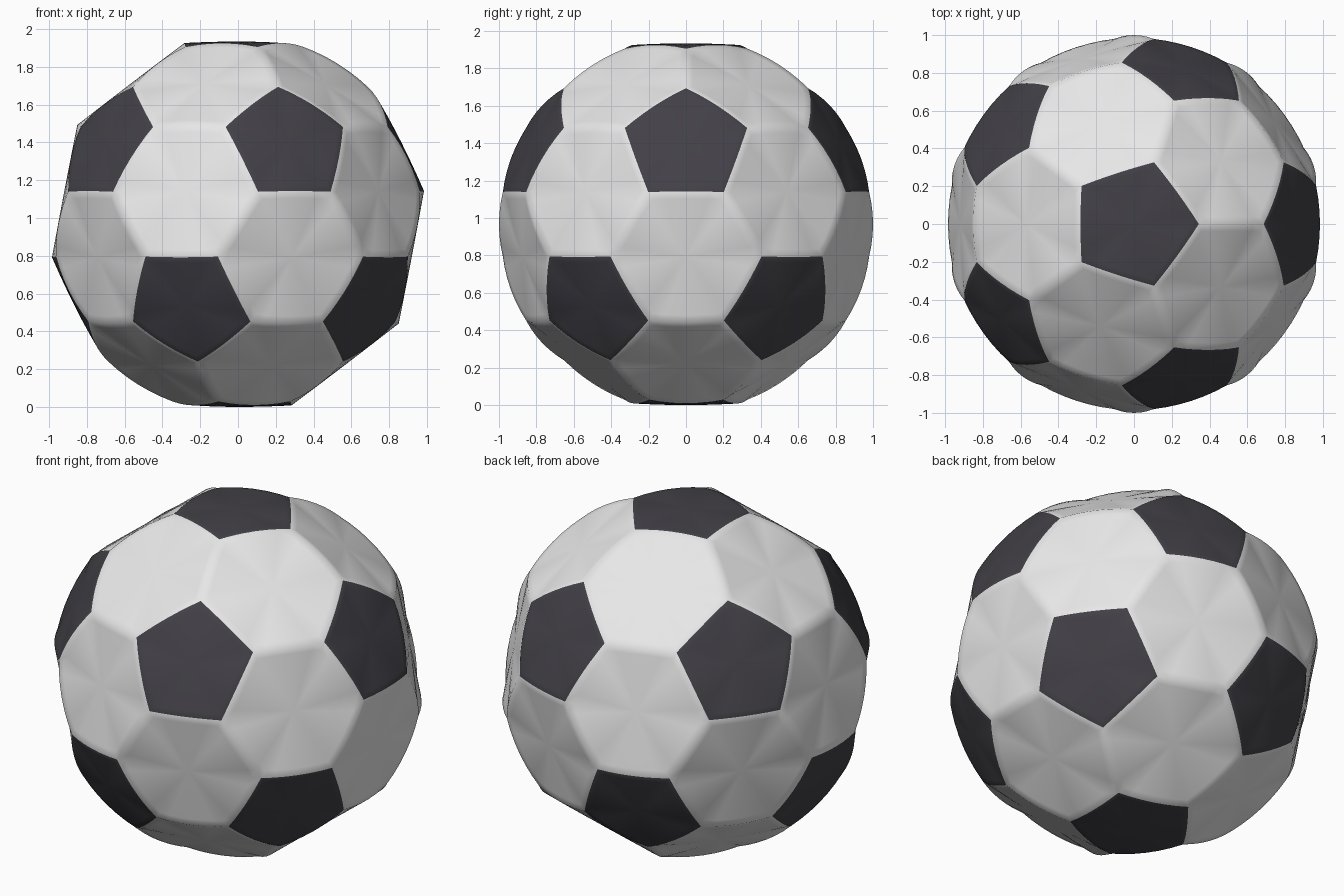
import bpy
import bmesh
from math import cos, sin, radians, sqrt, atan2
from mathutils import Vector

if "Cube" in bpy.data.objects:
    bpy.data.objects.remove(bpy.data.objects["Cube"], do_unlink=True)


def make_material(name, color):
    m = bpy.data.materials.new(name)
    m.use_nodes = True
    m.diffuse_color = color
    bsdf = next(n for n in m.node_tree.nodes if n.type == "BSDF_PRINCIPLED")
    bsdf.inputs["Base Color"].default_value = color
    bsdf.inputs["Roughness"].default_value = 0.6
    return m


white = make_material("white_leather", (0.8, 0.8, 0.8, 1))
dark = make_material("charcoal_leather", (0.055, 0.052, 0.063, 1))

PENT_HEIGHT, HEX_HEIGHT = 0.967, 0.936   # distance of panel middles from the ball centre
RINGS = (0.3, 0.6, 0.89, 1.0)            # the last ring is the rounded seam band
STEPS = 6                                # divisions of each panel edge

# Icosahedron directions: the middles of the dark panels
tips = [Vector((0, 0, 1)), Vector((0, 0, -1))]
for i in range(5):
    for turn, up in ((0, 1), (36, -1)):
        a = radians(72 * i + turn)
        tips.append(Vector((2 * cos(a), 2 * sin(a), up)) / sqrt(5))


def adjacent(a, b):
    return 0.4 < tips[a].dot(tips[b]) < 0.5


# Panel corners lie a third of the way along each edge
count = range(len(tips))
corners = [(2 * tips[a] + tips[b]).normalized()
           for a in count for b in count if adjacent(a, b)]
hex_middles = [(tips[a] + tips[b] + tips[c]).normalized()
               for a in count for b in range(a) for c in range(b)
               if adjacent(a, b) and adjacent(b, c) and adjacent(a, c)]

bm = bmesh.new()


def add_panel(normal, sides, height, material):
    """Panel with spherical edges and a nearly flat middle."""
    outline = sorted(corners, key=lambda p: -p.dot(normal))[:sides]
    u = (outline[0] - normal * outline[0].dot(normal)).normalized()
    v = normal.cross(u)
    outline.sort(key=lambda p: atan2(p.dot(v), p.dot(u)))
    rim = [p.lerp(outline[(i + 1) % sides], s / STEPS).normalized()
           for i, p in enumerate(outline) for s in range(STEPS)]
    n = len(rim)
    middle = bm.verts.new(normal * height)
    inner = None
    for t in RINGS:
        ring = []
        for p in rim:
            h = p.dot(normal)
            flat = p - normal * h
            ring.append(bm.verts.new(flat * t + normal * (height + (h - height) * t * t)))
        for i in range(n):
            j = (i + 1) % n
            if inner:
                f = bm.faces.new((inner[i], ring[i], ring[j], inner[j]))
            else:
                f = bm.faces.new((middle, ring[i], ring[j]))
            f.material_index = material
            f.smooth = True
        inner = ring


for tip in tips:
    add_panel(tip, 5, PENT_HEIGHT, 1)
for mid in hex_middles:
    add_panel(mid, 6, HEX_HEIGHT, 0)

# Join the panels along the seams and stand the ball on the ground
bmesh.ops.remove_doubles(bm, verts=bm.verts, dist=0.0005)
bmesh.ops.translate(bm, verts=bm.verts, vec=(0, 0, PENT_HEIGHT))

mesh = bpy.data.meshes.new("ball_panels")
bm.to_mesh(mesh)
bm.free()
mesh.materials.append(white)
mesh.materials.append(dark)
ball = bpy.data.objects.new("ball_panels", mesh)
bpy.context.collection.objects.link(ball)
